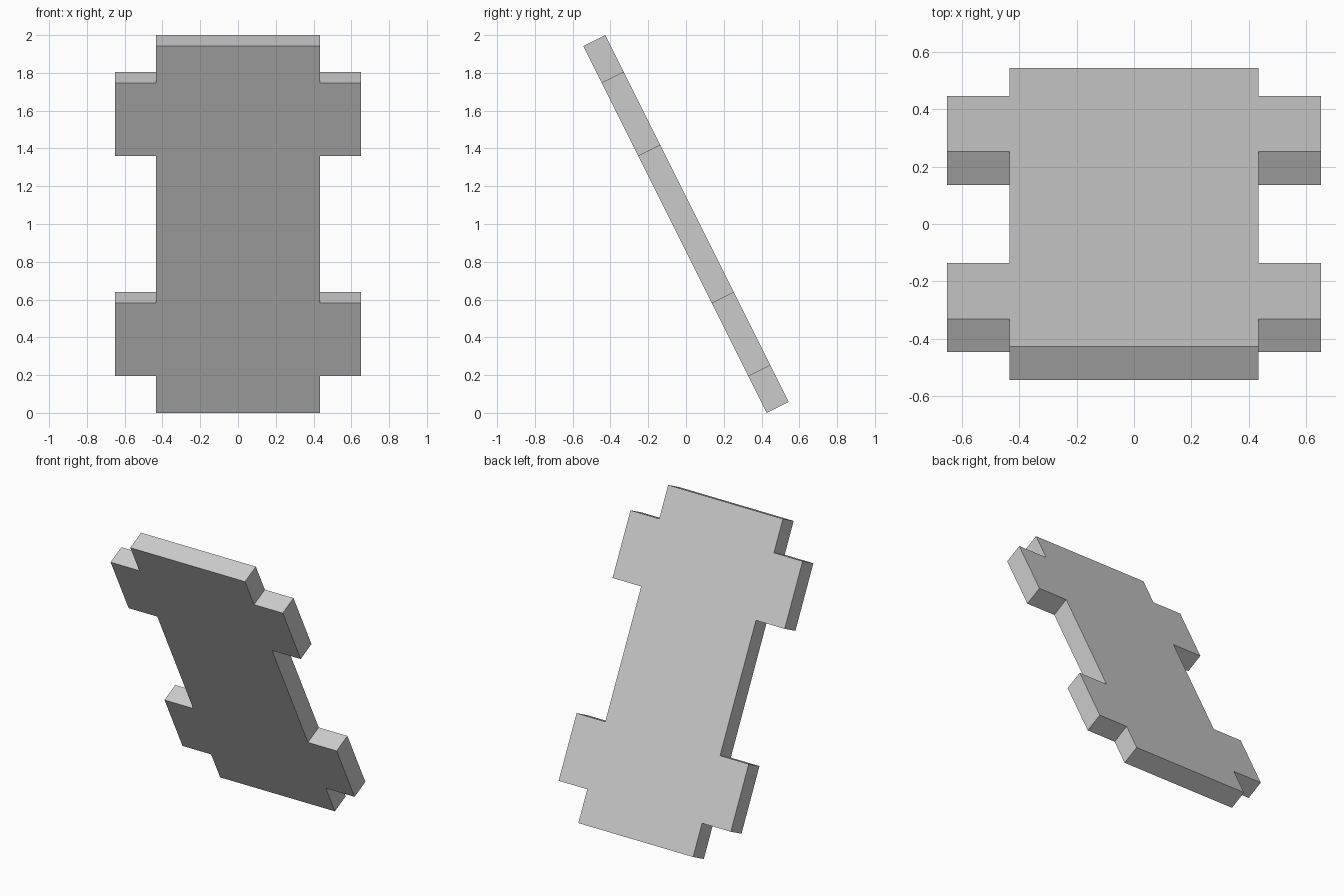
import bpy, bmesh, math
from mathutils import Matrix

if "Cube" in bpy.data.objects:
    bpy.data.objects.remove(bpy.data.objects["Cube"], do_unlink=True)

UNIT = 0.2171
THICK = 0.13
TILT = math.atan(0.5)

# Plain grey material
grey = bpy.data.materials.new("plain grey")
grey.use_nodes = True
color = (0.6, 0.6, 0.6, 1)
grey.diffuse_color = color
grey.node_tree.nodes["Principled BSDF"].inputs["Base Color"].default_value = color

# Outline of the plate: one quarter (in units), mirrored to all four
quarter = [(3, 2), (3, 4), (2, 4), (2, 5)]
quarter.insert(0, (2, 2))
right_half = [(x, -z) for x, z in reversed(quarter)] + quarter
outline = right_half + [(-x, -z) for x, z in right_half]

# Extrude the outline to thickness and lean it towards the front
bm = bmesh.new()
verts = [bm.verts.new((x * UNIT, -THICK / 2, z * UNIT)) for x, z in outline]
face = bm.faces.new(verts)
result = bmesh.ops.extrude_face_region(bm, geom=[face])
moved = [g for g in result["geom"] if isinstance(g, bmesh.types.BMVert)]
bmesh.ops.translate(bm, verts=moved, vec=(0, THICK, 0))
bmesh.ops.recalc_face_normals(bm, faces=bm.faces)
bmesh.ops.transform(bm, matrix=Matrix.Rotation(TILT, 4, "X"), verts=bm.verts)

# Stand it on the ground
lowest = min(v.co.z for v in bm.verts)
bmesh.ops.translate(bm, verts=bm.verts, vec=(0, 0, -lowest))

mesh = bpy.data.meshes.new("leaning_plate")
bm.to_mesh(mesh)
bm.free()
mesh.materials.append(grey)
plate = bpy.data.objects.new("leaning_plate", mesh)
bpy.context.collection.objects.link(plate)
